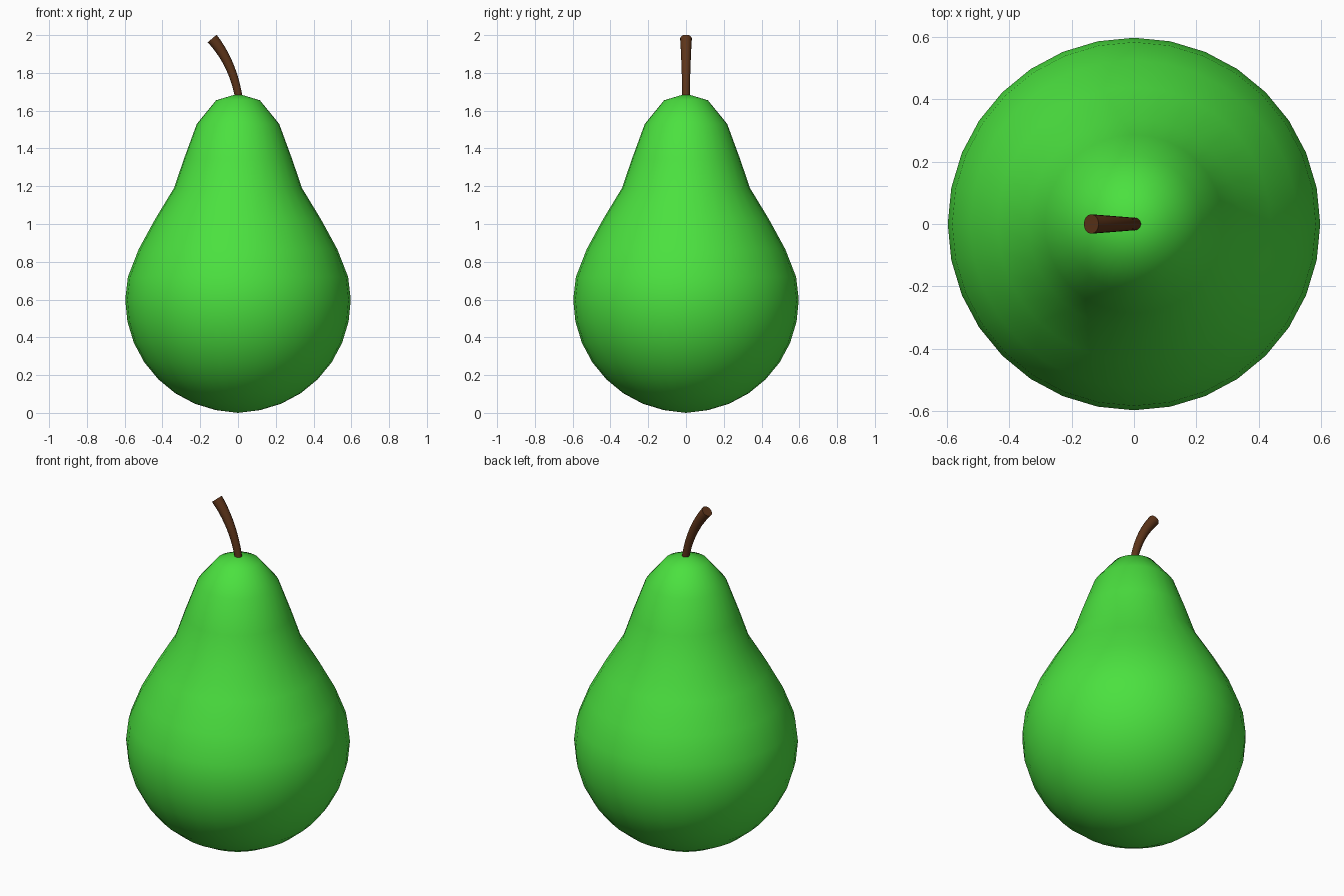
import bpy, bmesh, math
from mathutils import Vector

if "Cube" in bpy.data.objects:
    bpy.data.objects.remove(bpy.data.objects["Cube"])


def material(name, color):
    m = bpy.data.materials.new(name)
    m.diffuse_color = color
    m.use_nodes = True
    m.node_tree.nodes["Principled BSDF"].inputs["Base Color"].default_value = m.diffuse_color
    return m


def finish(name, bm, mat, angle):
    bmesh.ops.recalc_face_normals(bm, faces=bm.faces)
    me = bpy.data.meshes.new(name)
    bm.to_mesh(me)
    bm.free()
    ob = bpy.data.objects.new(name, me)
    bpy.context.collection.objects.link(ob)
    me.materials.append(mat)
    bpy.ops.object.select_all(action='DESELECT')
    ob.select_set(True)
    bpy.context.view_layer.objects.active = ob
    bpy.ops.object.shade_smooth_by_angle(angle=math.radians(angle))
    return ob


def bridge(bm, a, b):
    n = len(a)
    for i in range(n):
        bm.faces.new((a[i], a[(i + 1) % n], b[(i + 1) % n], b[i]))


# Fruit: round lower half, upper half drawn up into a neck
R, SEG = 0.597, 32
profile = [(R * math.sin(a), R - R * math.cos(a) + 0.003)
           for a in (math.pi * k / 16 for k in range(1, 9))]
profile += [(0.583, 0.72), (0.525, 0.868), (0.438, 1.027), (0.339, 1.19),
            (0.286, 1.345), (0.218, 1.53), (0.116, 1.655)]
bm = bmesh.new()
rings = [[bm.verts.new((r * math.cos(2 * math.pi * i / SEG),
                        r * math.sin(2 * math.pi * i / SEG), z))
          for i in range(SEG)] for r, z in profile]
for a, b in zip(rings, rings[1:]):
    bridge(bm, a, b)
for ring, z in ((rings[0], 0.0), (rings[-1], 1.69)):
    pole = bm.verts.new((0, 0, z))
    for i in range(SEG):
        bm.faces.new((ring[i], ring[(i + 1) % SEG], pole))
finish("pear_body", bm, material("green_skin", (0.07, 0.75, 0.05, 1)), 80)

# Stem: tapered tube along a quadratic arc, widest at its cut end
p0, p1, p2 = Vector((0.006, 0, 1.66)), Vector((-0.025, 0, 1.85)), Vector((-0.137, 0, 1.982))
STEPS, SIDES = 10, 16
bm = bmesh.new()
rings = []
for k in range(STEPS + 1):
    t = k / STEPS
    c = p0 * (1 - t) ** 2 + p1 * 2 * t * (1 - t) + p2 * t * t
    d = ((p1 - p0) * (1 - t) + (p2 - p1) * t).normalized()
    side = Vector((0, 1, 0))
    across = side.cross(d)
    r = 0.02 + 0.011 * t ** 1.5
    rings.append([bm.verts.new(c + r * (math.cos(u) * across + math.sin(u) * side))
                  for u in (2 * math.pi * i / SIDES for i in range(SIDES))])
for a, b in zip(rings, rings[1:]):
    bridge(bm, a, b)
bm.faces.new(rings[0])
bm.faces.new(rings[-1])
finish("stem", bm, material("brown_stem", (0.11, 0.035, 0.01, 1)), 40)
